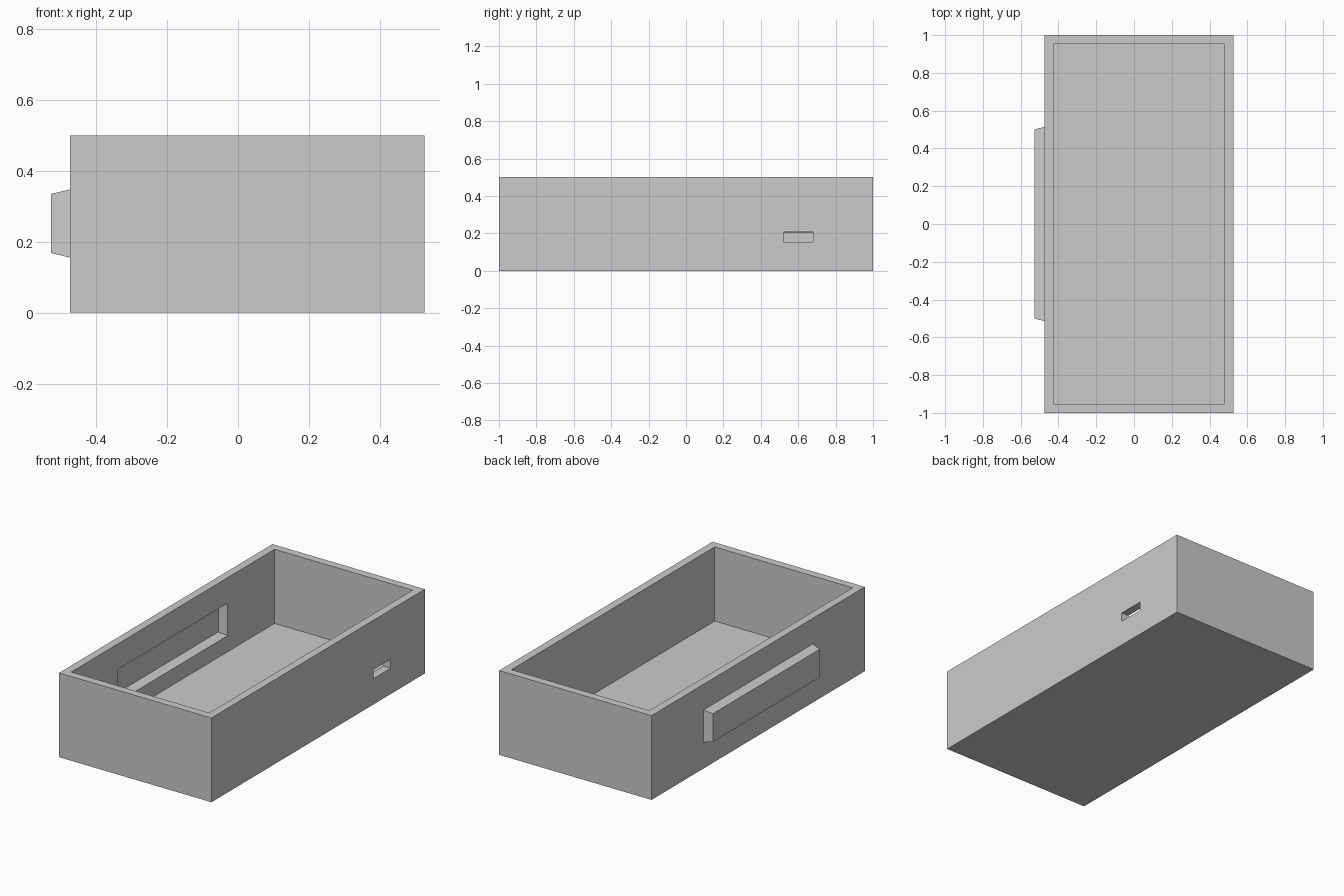
import bpy
import bmesh

if "Cube" in bpy.data.objects:
    bpy.data.objects.remove(bpy.data.objects["Cube"])

GREY = bpy.data.materials.new("plain grey")
GREY.diffuse_color = (0.6, 0.6, 0.6, 1)
GREY.use_nodes = True
GREY.node_tree.nodes["Principled BSDF"].inputs["Base Color"].default_value = GREY.diffuse_color


def block(name, x0, half0, x1, half1, cy, cz):
    """Block along x whose (y, z) half sizes change from half0 to half1."""
    bm = bmesh.new()
    bmesh.ops.create_cube(bm, size=2)
    for v in bm.verts:
        x, (hy, hz) = (x0, half0) if v.co.x < 0 else (x1, half1)
        v.co = (x, cy + v.co.y * hy, cz + v.co.z * hz)
    mesh = bpy.data.meshes.new(name)
    bm.to_mesh(mesh)
    bm.free()
    mesh.materials.append(GREY)
    ob = bpy.data.objects.new(name, mesh)
    bpy.context.collection.objects.link(ob)
    return ob


def combine(target, tool, operation):
    """Apply a boolean and remove the tool."""
    mod = target.modifiers.new(tool.name, 'BOOLEAN')
    mod.object, mod.operation, mod.solver = tool, operation, 'EXACT'
    bpy.context.view_layer.objects.active = target
    bpy.ops.object.modifier_apply(modifier=mod.name)
    bpy.data.objects.remove(tool)


LEFT, RIGHT, WALL, FLOOR, HEIGHT = -0.474, 0.526, 0.047, 0.06, 0.5
SLOPE = 0.0125 / 0.053


def bulge(name, tip, base, end):
    """Tapered side panel, continued past its base plane to x = end."""
    def half(x):
        d = (x - base) * SLOPE
        return (0.5135 + d, 0.096 + d)
    return block(name, tip, half(tip), end, half(end), 0, 0.2515)


# Outer case
case = block("open_case", LEFT, (1, HEIGHT / 2), RIGHT, (1, HEIGHT / 2), 0, HEIGHT / 2)

# Raised panel on the left wall
combine(case, bulge("side_panel", -0.527, LEFT, LEFT + 0.02), 'UNION')

# Main cavity, open at the top
size = (1 - WALL, 0.3)
combine(case, block("cavity", LEFT + WALL, size, RIGHT - WALL, size, 0, FLOOR + 0.3),
        'DIFFERENCE')

# Recess behind the raised panel
combine(case, bulge("recess", -0.527 + WALL, LEFT + WALL, LEFT + WALL + 0.02),
        'DIFFERENCE')

# Small slot through the right wall
combine(case, block("slot", RIGHT - WALL - 0.03, (0.077, 0.0245),
                    RIGHT + 0.03, (0.081, 0.0275), 0.6, 0.18), 'DIFFERENCE')
